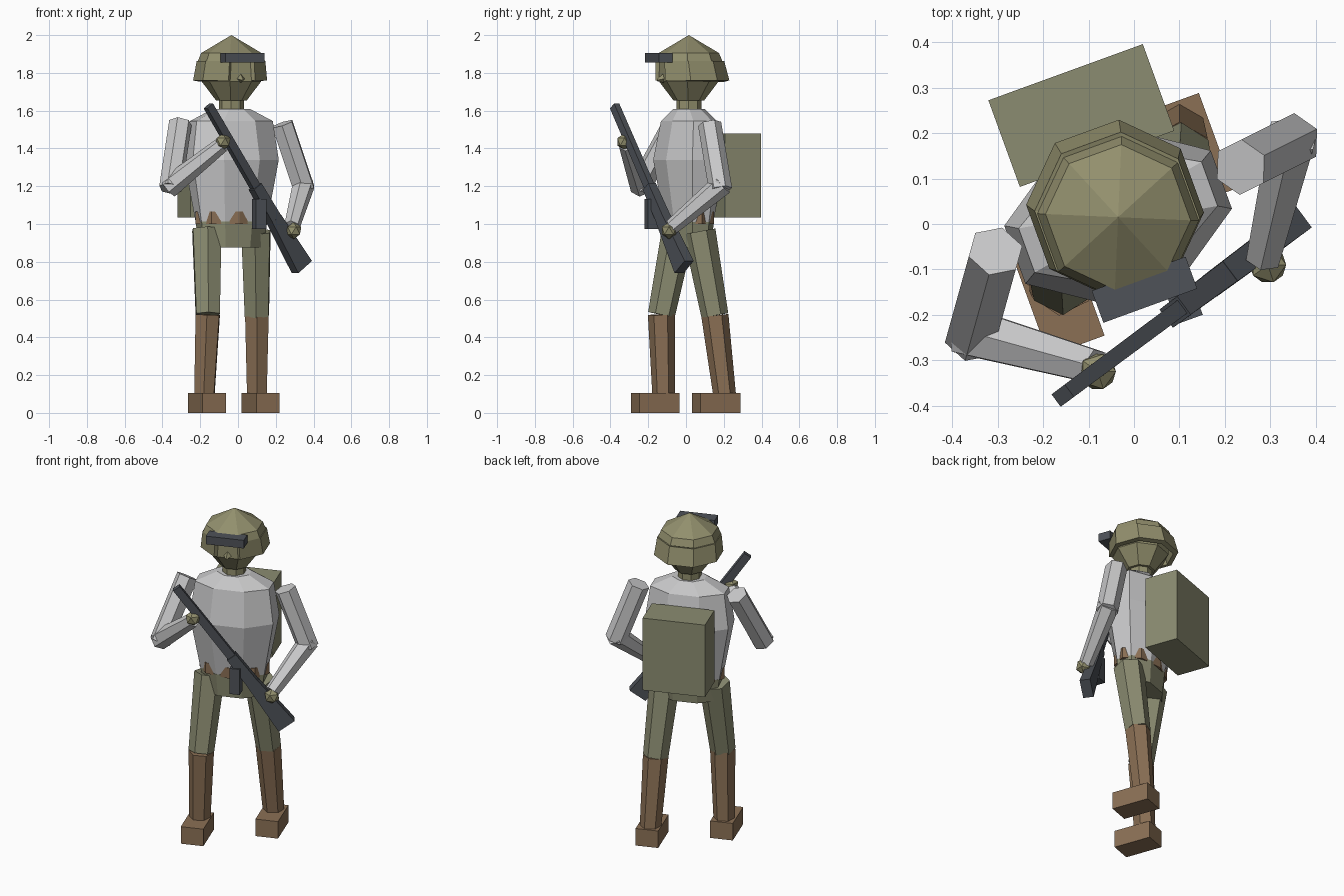
import bpy, bmesh, math
from mathutils import Vector, Matrix

if "Cube" in bpy.data.objects:
    bpy.data.objects.remove(bpy.data.objects["Cube"])

TURN = math.radians(20)                      # whole figure is turned slightly
ROT = Matrix.Rotation(TURN, 4, 'Z')
CENTRE = Matrix.Translation((-0.035, 0.015, 0)) @ ROT


def material(name, rgb):
    m = bpy.data.materials.new(name)
    lin = [((c / 255 + 0.055) / 1.055) ** 2.4 for c in rgb]
    m.diffuse_color = (*lin, 1)
    m.use_nodes = True
    m.node_tree.nodes["Principled BSDF"].inputs["Base Color"].default_value = m.diffuse_color
    return m


OLIVE = material("olive cloth", (139, 140, 113))
KHAKI = material("khaki helmet", (146, 143, 109))
GREY = material("light grey", (202, 202, 203))
BROWN = material("brown leather", (139, 112, 85))
DARK = material("gunmetal", (78, 82, 88))


def finish(name, bm, mat, matrix=None):
    bmesh.ops.recalc_face_normals(bm, faces=bm.faces)
    if matrix:
        bm.transform(matrix)
    me = bpy.data.meshes.new(name)
    bm.to_mesh(me)
    bm.free()
    me.materials.append(mat)
    ob = bpy.data.objects.new(name, me)
    bpy.context.collection.objects.link(ob)
    return ob


def loft(name, rings, mat, n=8, phase=0.5, caps=True, skip=(), matrix=CENTRE):
    """Stack of n-sided rings (z, half width, half depth, y shift)."""
    bm = bmesh.new()
    loops = []
    for z, a, b, dy in rings:
        ang = [2 * math.pi * (i + phase) / n for i in range(n)]
        loops.append([bm.verts.new((a * math.cos(t), b * math.sin(t) + dy, z)) for t in ang])
    for k in range(len(loops) - 1):
        for i in range(n):
            if (k, i) in skip:
                continue
            j = (i + 1) % n
            bm.faces.new((loops[k][i], loops[k][j], loops[k + 1][j], loops[k + 1][i]))
    if caps:
        bm.faces.new(loops[0])
        bm.faces.new(loops[-1])
    bmesh.ops.remove_doubles(bm, verts=bm.verts, dist=1e-4)
    return finish(name, bm, mat, matrix)


def box(name, loc, size, mat):
    bm = bmesh.new()
    bmesh.ops.create_cube(bm, size=1)
    m = Matrix.Translation(loc) @ ROT @ Matrix.Diagonal((*size, 1))
    return finish(name, bm, mat, m)


def limb(name, p, q, r1, r2, mat, n=6):
    """Tapered prism from p to q."""
    p, q = Vector(p), Vector(q)
    bm = bmesh.new()
    bmesh.ops.create_cone(bm, cap_ends=True, segments=n, radius1=r1, radius2=r2,
                          depth=(q - p).length)
    m = Matrix.Translation((p + q) / 2) @ (q - p).to_track_quat('Z', 'Y').to_matrix().to_4x4()
    return finish(name, bm, mat, m)


def bar(name, p, q, s1, s2, mat):
    """Tapered rectangular bar, sizes are (thickness, height) at each end."""
    p, q = Vector(p), Vector(q)
    d = (q - p).normalized()
    h = d.cross(Vector((0, 0, 1))).normalized()
    u = h.cross(d)
    bm = bmesh.new()
    ends = []
    for c, (w, t) in ((p, s1), (q, s2)):
        ends.append([bm.verts.new(c + h * w * i / 2 + u * t * j / 2)
                     for i, j in ((-1, -1), (1, -1), (1, 1), (-1, 1))])
    for i in range(4):
        j = (i + 1) % 4
        bm.faces.new((ends[0][i], ends[0][j], ends[1][j], ends[1][i]))
    bm.faces.new(ends[0])
    bm.faces.new(ends[1])
    return finish(name, bm, mat)


# Torso, belt and hips
loft("torso", [(1.01, .20, .12, 0), (1.34, .262, .178, 0), (1.545, .232, .135, 0),
               (1.61, .10, .08, 0)], GREY)
loft("belt", [(1.0, .203, .125, 0), (1.065, .203, .125, 0)], BROWN, phase=0)
loft("hips", [(0.875, .18, .11, 0), (1.012, .20, .122, 0)], OLIVE)

# Head, neck and helmet
loft("neck", [(1.58, .066, .066, 0), (1.68, .066, .066, 0)], KHAKI)
loft("head", [(1.655, .082, .082, 0), (1.755, .158, .158, 0), (1.89, .158, .158, 0)], KHAKI)
loft("helmet_dome", [(1.862, .178, .178, 0), (1.905, .16, .16, 0), (2.0, 0.0, 0.0, 0)],
     KHAKI, caps=False)
# skirt is open over the face (the front segment is left out)
skirt = loft("helmet_skirt", [(1.76, .196, .196, .02), (1.862, .182, .182, .006)], KHAKI,
             caps=False, skip={(0, 5)})
sol = skirt.modifiers.new("thickness", 'SOLIDIFY')
sol.thickness = 0.03
sol.offset = -1


def local(x, y, z):
    return CENTRE @ Vector((x, y, z))


box("goggles", local(0, -.17, 1.88), (.22, .075, .05), DARK)
limb("nose", local(0, -.13, 1.772), local(0, -.178, 1.762), .03, .006, KHAKI, 4)

# Backpack
box("backpack", (-.116, .239, 1.257), (.362, .203, .445), OLIVE)

# Legs: hip, knee, ankle, boot centre
for side, hip, knee, ankle, boot in (
        ("right", (-.165, -.04, .97), (-.16, -.13, .52), (-.178, -.118, .09), (-.165, -.162, .0525)),
        ("left", (.095, .07, .96), (.10, .153, .515), (.10, .205, .09), (.12, .16, .0525))):
    limb(side + "_thigh", hip, knee, .087, .072, OLIVE)
    limb(side + "_shin", knee, ankle, .072, .06, BROWN)
    box(side + "_boot", boot, (.131, .226, .105), BROWN)

# Arms: shoulder, elbow, wrist, hand
for side, shoulder, elbow, wrist, hand in (
        ("right", (-.305, -.06, 1.535), (-.355, -.24, 1.205), (-.085, -.315, 1.42), (-.08, -.325, 1.435)),
        ("left", (.235, .125, 1.53), (.345, .18, 1.2), (.285, -.075, .985), (.295, -.09, .965))):
    e, s, w = Vector(elbow), Vector(shoulder), Vector(wrist)
    limb(side + "_upper_arm", s, e + (e - s).normalized() * .02, .062, .062, GREY)
    limb(side + "_forearm", e + (e - w).normalized() * .02, w, .06, .042, GREY)
    bm = bmesh.new()
    bmesh.ops.create_icosphere(bm, subdivisions=1, radius=.045)
    finish(side + "_hand", bm, KHAKI, Matrix.Translation(hand))

# Rifle held across the body
muzzle, butt = Vector((-.157, -.378, 1.625)), Vector((.338, -.01, .772))


def along(t):
    return muzzle.lerp(butt, t)


bar("rifle_barrel", along(0), along(.6), (.034, .045), (.036, .05), DARK)
bar("rifle_receiver", along(.5), along(.76), (.05, .06), (.055, .07), DARK)
bar("rifle_stock", along(.7), along(1), (.055, .07), (.06, .11), DARK)
box("rifle_magazine", (.113, -.182, 1.053), (.06, .06, .157), DARK)
